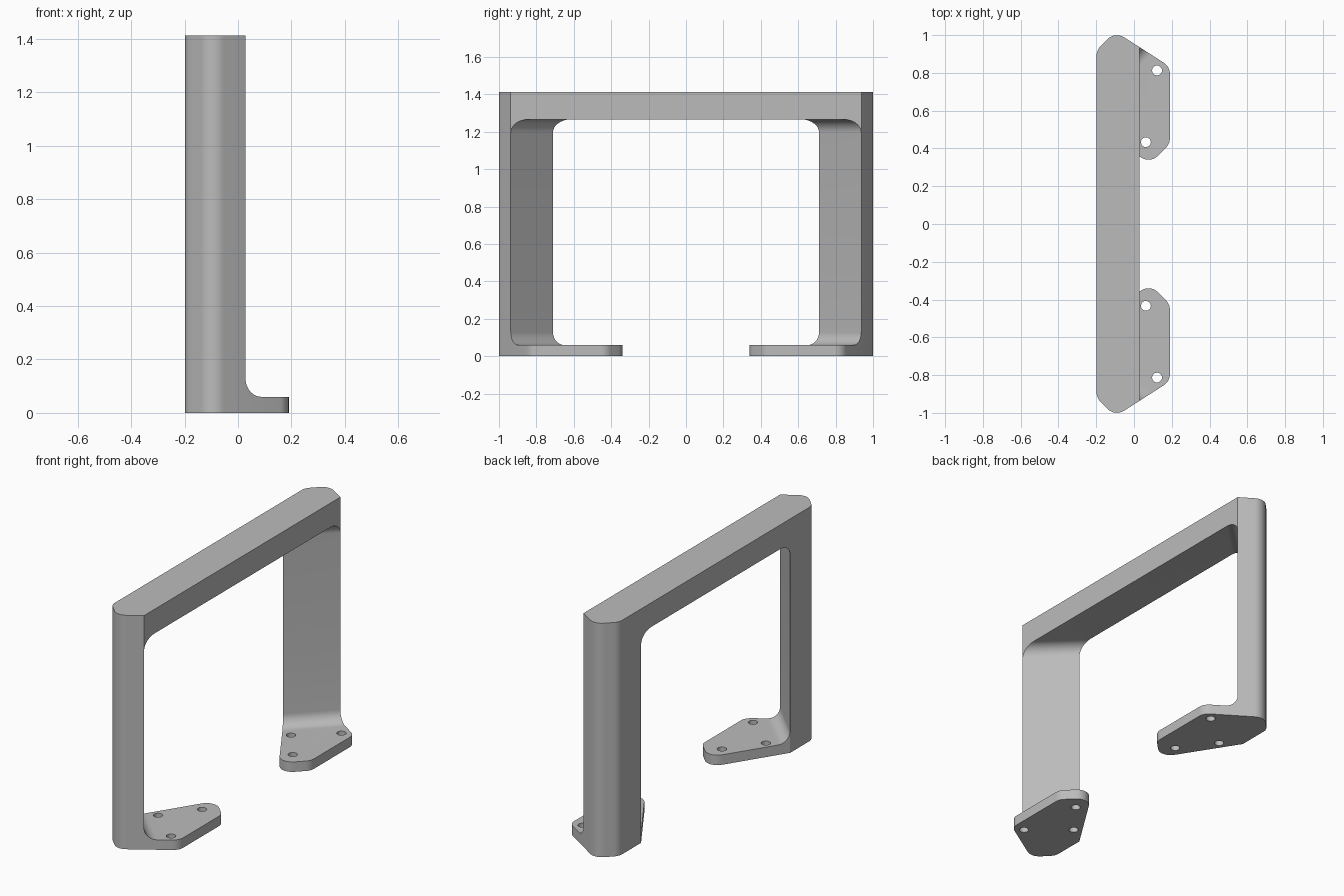
import bpy, bmesh, math
from mathutils import Vector

if "Cube" in bpy.data.objects:
    bpy.data.objects.remove(bpy.data.objects["Cube"])

H, FOOT_T, BAR_Z, SEAM = 1.413, 0.06, 1.267, 0.5   # total height, foot thickness, bar underside, join level
R = 0.07                                            # common corner radius

def rounded(points, steps=10):
    """Round the corners (x, y, radius) of a closed outline."""
    out, n = [], len(points)
    for i, (x, y, r) in enumerate(points):
        p = Vector((x, y))
        if r == 0:
            out.append(p)
            continue
        a = (Vector(points[i - 1][:2]) - p).normalized()
        b = (Vector(points[(i + 1) % n][:2]) - p).normalized()
        half = a.angle(b) / 2
        c = p + (a + b).normalized() * r / math.sin(half)
        s = p + a * r / math.tan(half) - c
        e = p + b * r / math.tan(half) - c
        turn = s.angle_signed(e)
        for k in range(steps + 1):
            t = -turn * k / steps
            out.append(c + Vector((s.x * math.cos(t) - s.y * math.sin(t),
                                   s.x * math.sin(t) + s.y * math.cos(t))))
    return out

def prism(name, ring, offset):
    """Solid from a ring of 3D points pushed along offset."""
    bm = bmesh.new()
    face = bm.faces.new([bm.verts.new(p) for p in ring])
    ext = bmesh.ops.extrude_face_region(bm, geom=[face])
    bmesh.ops.translate(bm, vec=offset, verts=[v for v in ext["geom"] if isinstance(v, bmesh.types.BMVert)])
    bmesh.ops.recalc_face_normals(bm, faces=bm.faces)
    me = bpy.data.meshes.new(name)
    bm.to_mesh(me)
    bm.free()
    ob = bpy.data.objects.new(name, me)
    bpy.context.collection.objects.link(ob)
    return ob

def upright(name, outline, z0, z1):
    return prism(name, [(p.x, p.y, z0) for p in outline], (0, 0, z1 - z0))

# Outlines of one half, seen from above
end = [(-0.198, 0.92, R), (-0.1006, 1.019, R)]
bar_outline = rounded([(-0.198, 0, 0), *end, (0.028, 0.937, 0), (0.028, 0, 0)])
foot_outline = rounded([(-0.198, 0.712, 0), *end, (0.028, 0.937, 0), (0.19, 0.833, R),
                        (0.19, 0.425, R), (0.064, 0.299, R)])

# Opening with filleted corners, cut diagonally across the leg
q = math.sqrt(0.5)
opening = rounded([(0, FOOT_T, R), (0, BAR_Z, R), (3, BAR_Z, 0), (3, FOOT_T, 0)])
base = Vector((0.028, 0.937, 0)) - Vector((q, q, 0)) * 2
cutters = [prism("opening_cutter", [base + Vector((q * p.x, -q * p.x, p.y)) for p in opening], (4 * q, 4 * q, 0))]

# Screw holes
for x, y in [(0.122, 0.813), (0.063, 0.433), (-0.09, 0.634)]:
    ring = [Vector((x + 0.026 * math.cos(a), y + 0.026 * math.sin(a)))
            for a in (math.tau * k / 24 for k in range(24))]
    cutters.append(upright("hole_cutter", ring, -0.1, 0.3))

parts = [upright("upper_half", bar_outline, SEAM, H), upright("lower_half", foot_outline, 0, SEAM)]
for ob in parts:
    for cut in (cutters if ob is parts[1] else cutters[:1]):
        m = ob.modifiers.new("cut", 'BOOLEAN')
        m.operation, m.solver, m.object = 'DIFFERENCE', 'EXACT', cut

# Join the two halves, open the seams, then mirror front to back
bm = bmesh.new()
dg = bpy.context.evaluated_depsgraph_get()
for ob in parts:
    bm.from_mesh(ob.evaluated_get(dg).to_mesh())
seam = [f for f in bm.faces if all(abs(v.co.z - SEAM) < 1e-4 for v in f.verts)
        or all(abs(v.co.y) < 1e-4 for v in f.verts)]
bmesh.ops.delete(bm, geom=seam, context='FACES')
copy = bmesh.ops.duplicate(bm, geom=bm.verts[:] + bm.edges[:] + bm.faces[:])["geom"]
for v in copy:
    if isinstance(v, bmesh.types.BMVert):
        v.co.y = -v.co.y
bmesh.ops.reverse_faces(bm, faces=[f for f in copy if isinstance(f, bmesh.types.BMFace)])
bmesh.ops.remove_doubles(bm, verts=bm.verts, dist=1e-4)
bmesh.ops.dissolve_limit(bm, angle_limit=math.radians(0.5), verts=bm.verts, edges=bm.edges)
bmesh.ops.recalc_face_normals(bm, faces=bm.faces)
me = bpy.data.meshes.new("handle_bracket")
bm.to_mesh(me)
bm.free()
handle = bpy.data.objects.new("handle_bracket", me)
bpy.context.collection.objects.link(handle)
for ob in parts + cutters:
    bpy.data.objects.remove(ob)

mat = bpy.data.materials.new("plain_grey")
mat.diffuse_color = (0.5, 0.5, 0.5, 1)
mat.use_nodes = True
mat.node_tree.nodes["Principled BSDF"].inputs["Base Color"].default_value = mat.diffuse_color
me.materials.append(mat)
bpy.context.view_layer.objects.active = handle
handle.select_set(True)
bpy.ops.object.shade_smooth_by_angle(angle=math.radians(25))
